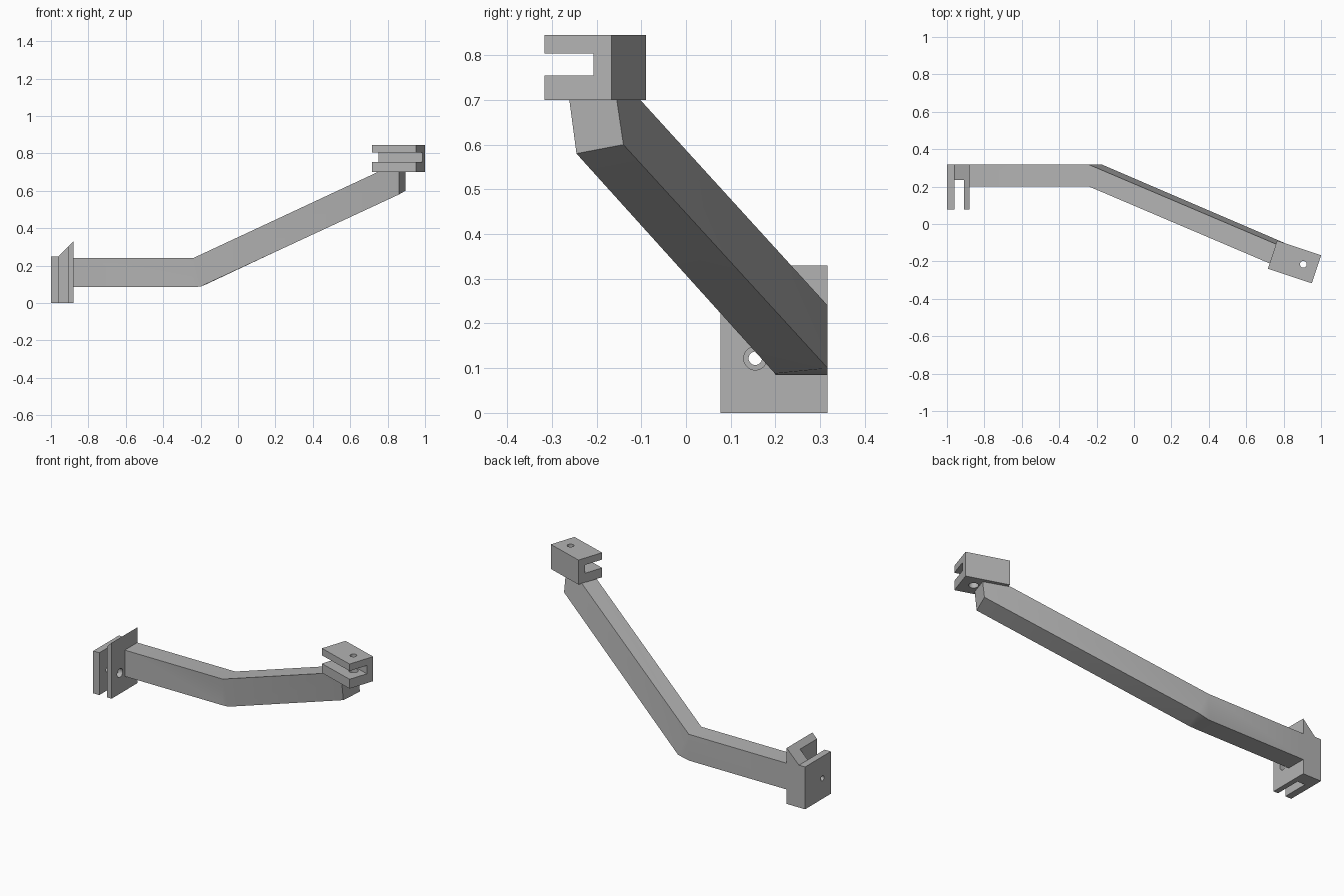
import bpy
import bmesh
import math
from mathutils import Matrix, Vector

if "Cube" in bpy.data.objects:
    bpy.data.objects.remove(bpy.data.objects["Cube"], do_unlink=True)

grey = bpy.data.materials.new("plain_grey")
grey.use_nodes = True
grey.diffuse_color = (0.45, 0.45, 0.45, 1)
grey.node_tree.nodes["Principled BSDF"].inputs["Base Color"].default_value = (0.45, 0.45, 0.45, 1)


def finish(name, bm):
    bmesh.ops.recalc_face_normals(bm, faces=bm.faces[:])
    mesh = bpy.data.meshes.new(name)
    bm.to_mesh(mesh)
    bm.free()
    mesh.materials.append(grey)
    ob = bpy.data.objects.new(name, mesh)
    bpy.context.collection.objects.link(ob)
    return ob


def loft(name, rings, cut_z=None):
    """Skin a row of equal-sized rings and cap both ends."""
    bm = bmesh.new()
    loops = [[bm.verts.new(p) for p in ring] for ring in rings]
    for a, b in zip(loops, loops[1:]):
        for i in range(len(a)):
            j = (i + 1) % len(a)
            bm.faces.new((a[i], a[j], b[j], b[i]))
    bm.faces.new(loops[0])
    bm.faces.new(loops[-1])
    bmesh.ops.remove_doubles(bm, verts=bm.verts[:], dist=0.0001)
    if cut_z is not None:
        bmesh.ops.bisect_plane(bm, geom=bm.verts[:] + bm.edges[:] + bm.faces[:],
                               plane_co=(0, 0, cut_z), plane_no=(0, 0, 1), clear_outer=True)
        bmesh.ops.holes_fill(bm, edges=[e for e in bm.edges if e.is_boundary])
    return finish(name, bm)


def box(name, lo, hi):
    lo, hi = Vector(lo), Vector(hi)
    bm = bmesh.new()
    bmesh.ops.create_cube(bm, size=1, matrix=Matrix.Translation((lo + hi) / 2)
                          @ Matrix.Diagonal((*(hi - lo), 1)))
    return finish(name, bm)


def rod(name, centre, radius, length, turn=Matrix()):
    bm = bmesh.new()
    bmesh.ops.create_cone(bm, cap_ends=True, segments=32, radius1=radius, radius2=radius,
                          depth=length, matrix=Matrix.Translation(centre) @ turn)
    return finish(name, bm)


def carve(target, cutters):
    """Subtract each cutter from the target, then remove the cutter."""
    for cutter in cutters:
        cutter.hide_render = True
        mod = target.modifiers.new("cut", "BOOLEAN")
        mod.operation = "DIFFERENCE"
        mod.solver = "EXACT"
        mod.object = cutter
        bpy.context.view_layer.objects.active = target
        bpy.ops.object.modifier_apply(modifier=mod.name)
        bpy.data.objects.remove(cutter, do_unlink=True)


def smooth(ob):
    bpy.ops.object.select_all(action="DESELECT")
    ob.select_set(True)
    bpy.context.view_layer.objects.active = ob
    bpy.ops.object.shade_smooth_by_angle(angle=math.radians(30))


# Lower fork: sloped-top profile, open slot at the front, pin hole
profile = [(-1, 0), (-0.88, 0), (-0.88, 0.33), (-0.96, 0.25), (-1, 0.25)]
lower_fork = loft("lower_fork", [[(x, y, z) for x, z in profile] for y in (0.077, 0.317)])
across = Matrix.Rotation(math.pi / 2, 4, "Y")
carve(lower_fork, [
    box("slot", (-0.96, 0, -0.1), (-0.91, 0.235, 0.5)),
    rod("small_hole", (-0.98, 0.155, 0.122), 0.015, 0.1, across),
    rod("large_hole", (-0.895, 0.155, 0.122), 0.026, 0.06, across)])
smooth(lower_fork)

# Arm: straight bar, wedge elbow, sloping bar trimmed under the upper fork
front, back, low, high = 0.2, 0.317, 0.085, 0.24


def straight(x):
    return [(x, front, low), (x, back, low), (x, back, high), (x, front, high)]


elbow = [(-0.2, 0.199, 0.088), (-0.17, back, 0.1), (-0.24, back, high), (-0.24, front, high)]
end = [(0.86, -0.245, 0.58), (0.895, -0.14, 0.6), (0.895, -0.165, 0.769), (0.86, -0.268, 0.753)]
arm = loft("arm", [straight(-0.89), straight(-0.24), elbow, end], cut_z=0.702)
smooth(arm)

# Upper fork: block turned about z, open slot at the front, pin hole
upper_fork = box("upper_fork", (-0.124, -0.079, 0.7), (0.124, 0.079, 0.845))
carve(upper_fork, [
    box("slot", (-0.2, -0.2, 0.755), (0.2, 0.037, 0.804)),
    rod("small_hole", (0.049, 0.003, 0.83), 0.018, 0.1),
    rod("large_hole", (0.049, 0.003, 0.72), 0.026, 0.1)])
upper_fork.data.transform(Matrix.Translation((0.858, -0.203, 0))
                          @ Matrix.Rotation(math.radians(-18.3), 4, "Z"))
smooth(upper_fork)
